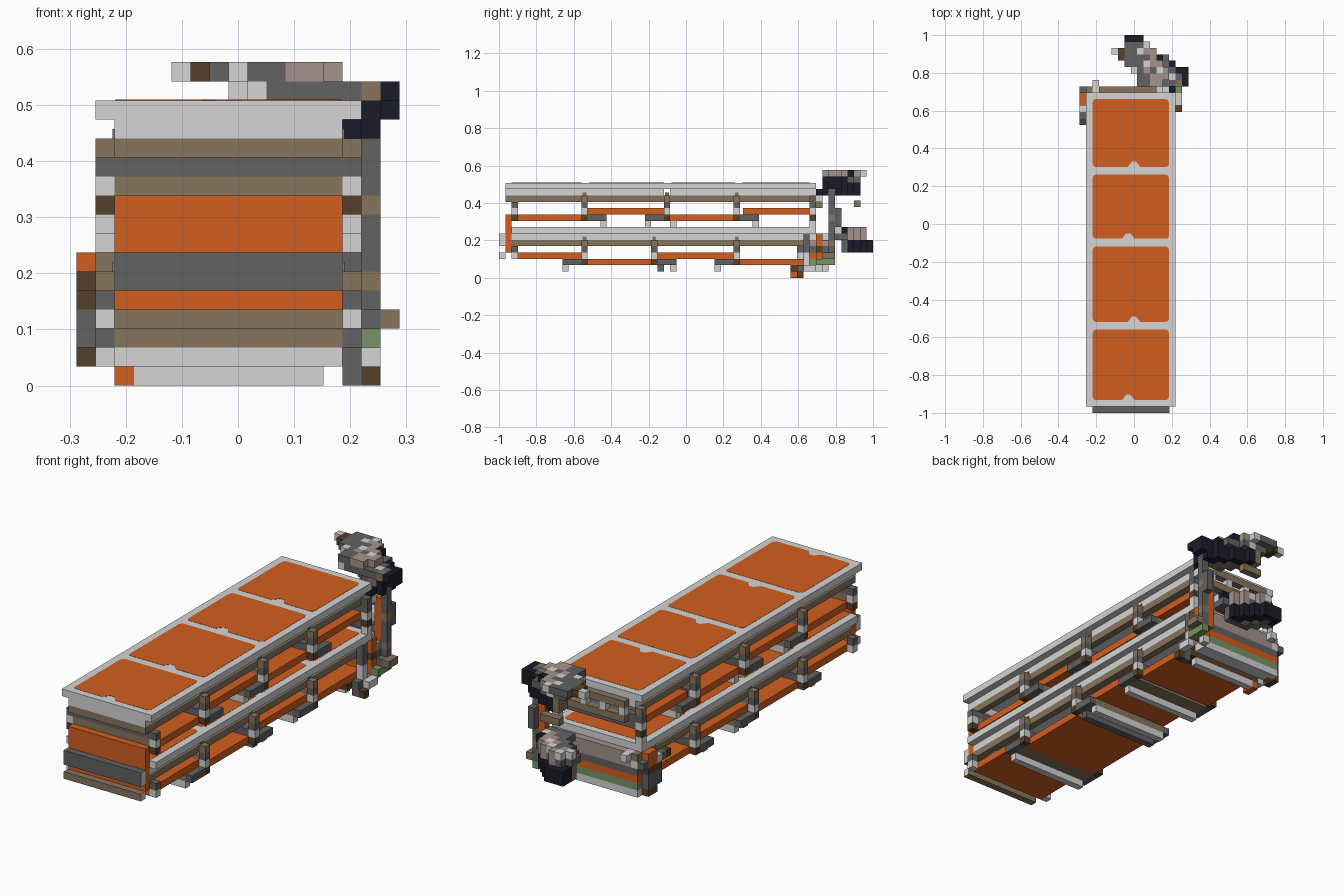
import bpy, bmesh, math
from mathutils import Matrix, Vector

old = bpy.data.objects.get("Cube")
if old:
    bpy.data.objects.remove(old)

U = 2 / 59  # one block


def material(name, rgb):
    m = bpy.data.materials.new(name)
    m.use_nodes = True
    col = (*rgb, 1)
    m.diffuse_color = col
    bsdf = next(n for n in m.node_tree.nodes if n.type == 'BSDF_PRINCIPLED')
    bsdf.inputs["Base Color"].default_value = col
    bsdf.inputs["Roughness"].default_value = 0.9
    return m


# One letter per colour
COL = {
    'L': material("light_grey", (.66, .66, .66)),
    'G': material("dark_grey", (.122, .122, .122)),
    'O': material("orange", (.65, .113, .014)),
    'T': material("tan", (.245, .178, .112)),
    'B': material("brown", (.093, .051, .023)),
    'N': material("navy", (.011, .011, .022)),
    'P': material("taupe", (.38, .29, .265)),
    'E': material("green", (.185, .295, .13)),
}
KEYS = list(COL)


def place(i, j, k):
    return Vector((i * U - 8.5 * U, j * U - 1, k * U))


def finish(name, bm):
    me = bpy.data.meshes.new(name)
    bm.to_mesh(me)
    bm.free()
    for key in KEYS:
        me.materials.append(COL[key])
    ob = bpy.data.objects.new(name, me)
    bpy.context.collection.objects.link(ob)


def add_block(bm, i, j, k, size, key):
    size = Vector(size)
    mid = place(i, j, k) + size * U / 2
    mat = Matrix.Translation(mid) @ Matrix.Diagonal((*(size * U), 1))
    verts = bmesh.ops.create_cube(bm, size=1, matrix=mat)["verts"]
    for f in {f for v in verts for f in v.link_faces}:
        f.material_index = KEYS.index(key)


def box(name, key, x, y, z):
    """Block between grid positions on each axis."""
    bm = bmesh.new()
    add_block(bm, x[0], y[0], z[0], (x[1] - x[0], y[1] - y[0], z[1] - z[0]), key)
    finish(name, bm)


def layer(name, rows, i0, j_top, k, h=1):
    """Blocks from a plan map, back row first."""
    bm = bmesh.new()
    for r, row in enumerate(rows):
        for c, key in enumerate(row):
            if key in COL:
                add_block(bm, i0 + c, j_top - r, k, (1, 1, h), key)
    finish(name, bm)


def stack(name, keys, x, y, k):
    """Vertical pile of one-block layers, bottom first."""
    bm = bmesh.new()
    for n, key in enumerate(keys):
        add_block(bm, x[0], y[0], k + n, (x[1] - x[0], y[1] - y[0], 1), key)
    finish(name, bm)


def belt_panel(name, y0, y1, notch, k):
    """Rounded thin panel with a small notch in its front edge."""
    x0, x1, r = 2.05, 13.95, .5
    pts = []
    corners = [(x1 - r, y0 + r, -90), (x1 - r, y1 - r, 0), (x0 + r, y1 - r, 90), (x0 + r, y0 + r, 180)]
    for cx, cy, a in corners:
        for s in range(4):
            t = math.radians(a + 30 * s)
            pts.append((cx + r * math.cos(t), cy + r * math.sin(t)))
    pts += [(notch - 1, y0), (notch - .3, y0 + .85), (notch + .3, y0 + .85), (notch + 1, y0)]
    bm = bmesh.new()
    f = bm.faces.new([bm.verts.new(place(x, y, k)) for x, y in pts])
    top = bmesh.ops.extrude_face_region(bm, geom=[f])["geom"]
    bmesh.ops.translate(bm, vec=(0, 0, .001), verts=[v for v in top if isinstance(v, bmesh.types.BMVert)])
    bmesh.ops.recalc_face_normals(bm, faces=bm.faces)
    for f in bm.faces:
        f.material_index = KEYS.index('O')
    finish(name, bm)


def conveyor(tag, k, front, posts, beams, arms, shelves, gap):
    """Deck, rails, posts and hanging shelves; k is the deck level."""
    box(tag + "_deck", 'L', (1, 15), (front, 50), (k, k + 1))
    for y0, y1, n in ((2, 13, 7.6), (14.2, 26, 8.5), (27.2, 37.2, 7.6), (38.4, 49, 8.5)):
        belt_panel(tag + "_belt_panel", y0, y1, n, k + 1)
    # Side rails and end rails
    for x in ((2, 3), (13, 14)):
        for y in ((front, gap), (gap + 1, 50)):
            box(tag + "_upper_rail", 'L', x, y, (k - 1, k))
        box(tag + "_lower_rail", 'T', x, (front, 49), (k - 2, k - 1))
    for y in ((front, front + 1), (48, 49)):
        box(tag + "_end_rail", 'L', (3, 13), y, (k - 1, k))
        box(tag + "_end_lower_rail", 'T', (3, 13), y, (k - 2, k - 1))
    # Posts with a small plate on the rail above
    for j in posts:
        for i, cap in ((1, 1.9), (14, 14)):
            stack(tag + "_post", "BLGT", (i, i + 1), (j, j + 1), k - 5)
            box(tag + "_post_cap", 'T', (cap, cap + .1), (j + .2, j + .8), (k - 1, k - .5))
        box(tag + "_post_tie", 'G', (2, 14), (j, j + 1), (k - 4, k - 3))
    # Shelves, alternately high and low
    for y0, y1, dz in shelves:
        box(tag + "_shelf", 'O', (2, 14), (y0, y1), (k - dz, k - dz + 1))
    # Cross beams and the arms that carry them
    for j, key in beams:
        box(tag + "_cross_beam", key, (2, 14), (j, j + 1), (k - 6, k - 5))
    for y in arms:
        box(tag + "_beam_arm", 'T', (2, 14), y, (k - 5, k - 4))
        for x in ((1, 2), (14, 15)):
            box(tag + "_beam_arm_end", 'G', x, y, (k - 5, k - 4))


conveyor("upper", 14, 1, (13, 26, 37), ((16, 'L'), (23, 'L'), (27, 'L'), (40, 'L')),
         ((14, 17), (23, 26), (38, 41)),
         ((2, 13, 5), (14, 26, 4), (27, 37, 5), (38.5, 49, 4)), 26)
conveyor("lower", 7, 2, (13, 24, 37), ((10, 'L'), (25, 'G'), (27, 'L'), (34, 'L')),
         ((10, 13), (25, 28), (34, 37)),
         ((2, 13, 4), (13, 24, 5), (25, 37, 4), (37.5, 49, 5)), 51)

# Front end plates
box("upper_front_grey_plate", 'G', (2, 14), (2, 3), (11, 12))
box("upper_front_tan_plate", 'T', (2, 14), (2, 3), (10, 11))
box("upper_front_orange_plate", 'O', (2, 14), (1, 2), (8, 10))
box("lower_front_orange_plate", 'O', (2, 14), (1, 2), (4, 8))
box("front_bumper", 'G', (2, 14), (0, 1), (5, 7))
box("front_foot_rail", 'T', (2, 14), (0, 1), (3, 4))
for i in (1.99, 13.99):
    box("bumper_end", 'L', (i, i + .02), (0, 1), (5, 7))
    box("foot_rail_end", 'L', (i, i + .02), (0, 1), (3, 4))
for i in (1, 14):
    stack("upper_front_post", "BLG", (i, i + 1), (2, 3), 9)
    stack("lower_front_post", "LG", (i, i + 1), (2, 3), 3)

# Back end of the upper conveyor
box("upper_back_strip", 'T', (3, 12), (50, 51), (13, 14))
box("upper_back_plate", 'G', (2, 14), (49, 50), (10, 12))
layer("upper_back_teeth", ["L..L..L..L"], 3, 50, 12)
box("upper_back_ledge", 'T', (3, 13), (50, 51), (11, 12))

# Back end of the lower conveyor
stack("lower_back_plates", "LEOGPP", (2, 14), (49, 51), 1)
box("lower_under_bar", 'L', (3, 13), (47, 48), (0, 1))
box("lower_under_bar_end", 'O', (2, 3), (46, 48), (0, 1))
box("lower_under_tie", 'B', (2, 14), (46, 48), (1, 2))

# Right back corner bracket
layer("corner_bracket_top", ["G", "O", "O", "L", "G", "B"], 0, 50, 5)
layer("corner_bracket_cap", ["O", "O"], 0, 49, 6)
box("corner_bracket_middle", 'G', (0, 1), (47, 50), (2, 4))
box("corner_bracket_upright", 'B', (0, 1), (47, 50), (4, 5))
box("corner_bracket_foot", 'B', (0, 1), (48, 50), (1, 2))
for j, keys in ((47, "LGLGGT"), (49, "TGLBLT"), (50, "LEOGLT")):
    stack("right_corner_post", keys, (1, 2), (j, j + 1), 1)
stack("upper_right_corner_post", "LBLGT", (1, 2), (49, 50), 8)

# Left back corner
stack("left_corner_foot", "GG", (14, 15), (47, 48), 0)
stack("left_corner_post", "LLGGG", (14, 15), (48, 49), 2)
stack("left_corner_orange_post", "OOBOO", (14, 15), (50, 51), 2)
stack("left_corner_back_post", "LOGGP", (14, 15), (51, 52), 1)
stack("upper_left_corner_post", "LBLGG", (14, 15), (49, 50), 8)
box("upper_left_corner_block", 'L', (14, 15), (50, 51), (12, 13))

# Tall pole with its foot
box("pole_foot_base", 'B', (15, 16), (47, 48), (0, 1))
box("pole_foot_block", 'L', (15, 16), (48, 50), (1, 2))
box("pole_foot_green", 'E', (15, 16), (50, 53), (2, 3))
box("pole_foot_grey", 'G', (15, 16), (51, 53), (3, 4))
box("pole_foot_arm", 'T', (16, 17), (51, 53), (3, 4))
stack("pole", "GTGGGTGGGGGG", (15, 16), (52, 53), 4)
box("pole_rear_block", 'G', (15, 16), (53, 54), (8, 11))
box("pole_orange_side", 'O', (14, 15), (52, 53), (3, 12))
box("pole_head_knob", 'N', (16, 17), (52, 54), (14, 16))
box("pole_head_front", 'N', (14, 15), (50, 51), (13, 14))
box("pole_head_side", 'N', (15, 16), (51, 52), (13, 15))
box("pole_arm", 'T', (9, 12), (56, 57), (11.2, 12.2))

# Curved head on top of the pole
layer("upper_head_top", [
    "..GGGL...",
    "LBGGLPP..",
    ".BGGGGPN.",
    "..GGGLPP.",
    "...LGPGLP",
    "....GGPPP",
    "....GGPP."], 5, 57, 16)
layer("upper_head_middle", [
    "GGLG.....",
    "GGGGGG...",
    "LGGGGGN..",
    ".LGGGGGNN",
    ".GGGGGLTN",
    ".LGGGGGTN"], 8, 56, 15)
layer("upper_head_underside", [
    "TN.....",
    "TTNN...",
    ".TGTNN.",
    "..GTTNN",
    "...GTTN"], 9, 56, 13, 2)

# Curved head near the foot of the pole
layer("lower_head_top", [
    ".LP......",
    "LPGLP....",
    ".GGPLP...",
    "..GGPPN..",
    "...GGPL..",
    "...GGGG.."], 7, 57, 7)
layer("lower_head_middle", [
    ".GP.....",
    "GPPGP...",
    "GGPPGP..",
    ".GGGPPG.",
    "..GGGGG."], 7, 57, 6)
layer("lower_head_underside", [
    "NNN....",
    "NGNN...",
    "TGPNN..",
    ".TGPNN.",
    "..GGGG."], 7, 58, 4, 2)
